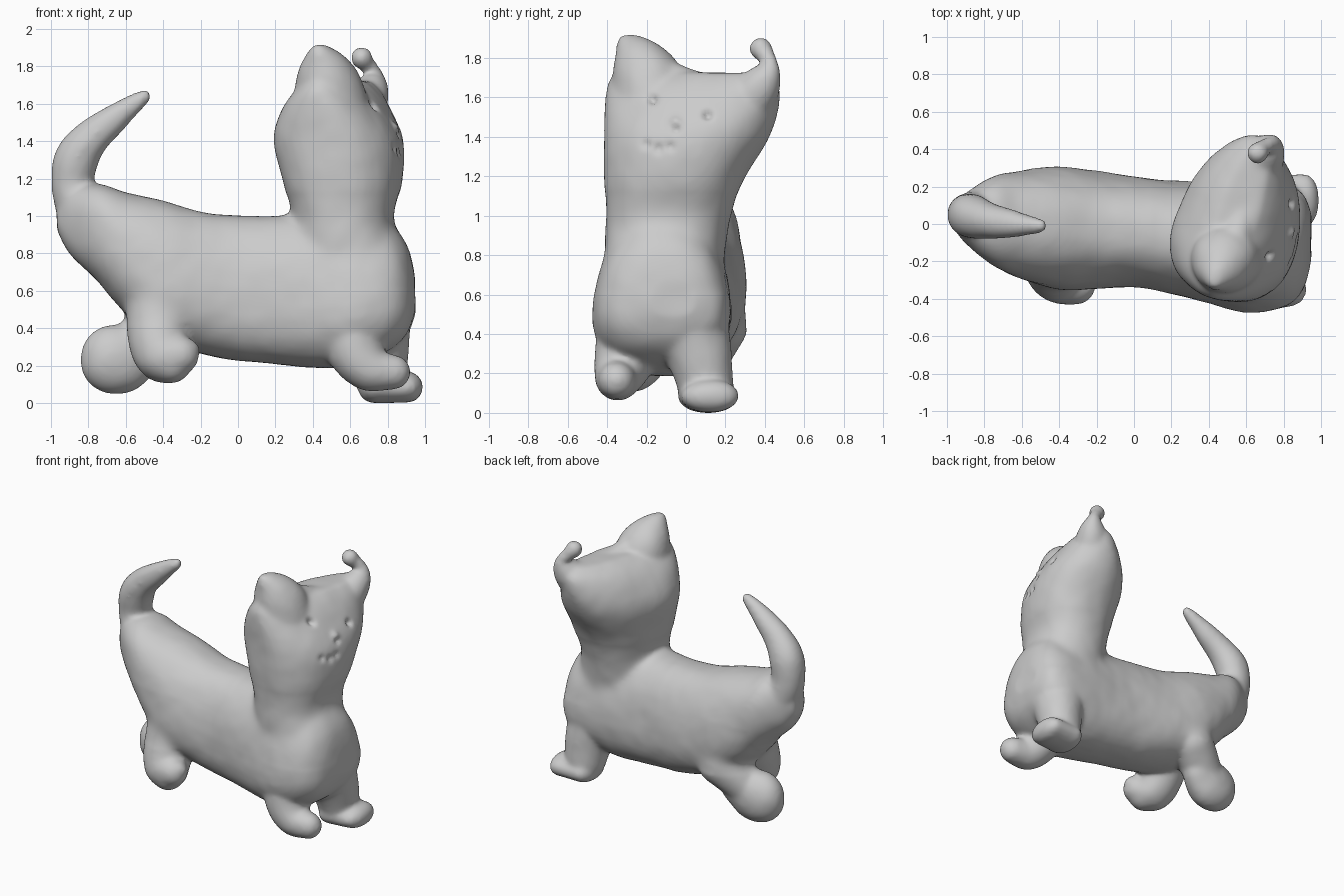
import bpy, bmesh, math
from mathutils import Vector, noise

if "Cube" in bpy.data.objects:
    bpy.data.objects.remove(bpy.data.objects["Cube"])

parts = []


def spline(rows, steps):
    """Smooth interpolation through rows of numbers."""
    out = []
    n = len(rows)
    for i in range(n - 1):
        p = [rows[max(0, min(n - 1, i + k))] for k in (-1, 0, 1, 2)]
        for s in range(steps):
            t = s / steps
            out.append([0.5 * (2 * b + (c - a) * t + (2 * a - 5 * b + 4 * c - d) * t * t
                               + (3 * b - a - 3 * c + d) * t ** 3) for a, b, c, d in zip(*p)])
    out.append(list(rows[-1]))
    return out


def add_object(name, bm):
    bmesh.ops.recalc_face_normals(bm, faces=bm.faces)
    mesh = bpy.data.meshes.new(name)
    bm.to_mesh(mesh)
    bm.free()
    ob = bpy.data.objects.new(name, mesh)
    bpy.context.collection.objects.link(ob)
    parts.append(ob)
    return ob


def loft(name, rows, place, power, sides=40):
    """Skin superellipse rings; place(row, u, v) gives a point."""
    bm = bmesh.new()
    rings = []
    for row in spline(rows, 5):
        ring = []
        for k in range(sides):
            a = 2 * math.pi * k / sides
            c, s = math.cos(a), math.sin(a)
            u = math.copysign(abs(c) ** (2 / power), c)
            v = math.copysign(abs(s) ** (2 / power), s)
            ring.append(bm.verts.new(place(row, u, v)))
        rings.append(ring)
    for a, b in zip(rings, rings[1:]):
        for k in range(sides):
            j = (k + 1) % sides
            bm.faces.new((a[k], a[j], b[j], b[k]))
    bm.faces.new(rings[0])
    bm.faces.new(rings[-1])
    return add_object(name, bm)


def limb(name, rows, stretch=(1, 1, 1)):
    """Rounded tapering limb: a run of spheres (x, y, z, radius)."""
    bm = bmesh.new()
    for x, y, z, r in spline(rows, 6):
        made = bmesh.ops.create_icosphere(bm, subdivisions=3, radius=r)["verts"]
        bmesh.ops.scale(bm, vec=stretch, verts=made)
        bmesh.ops.translate(bm, vec=(x, y, z), verts=made)
    return add_object(name, bm)


# Torso: x, y min, y max, z min, z max, narrowing towards the top
def torso_point(r, u, v):
    x, y0, y1, z0, z1, narrow = r
    return (x, (y0 + y1) / 2 + u * (1 - narrow * v) * (y1 - y0) / 2,
            (z0 + z1) / 2 + v * (z1 - z0) / 2)


torso = [(-.965, -.02, .10, .92, 1.04, 0), (-.90, -.10, .16, .80, 1.15, 0),
         (-.75, -.22, .25, .66, 1.17, 0), (-.60, -.29, .285, .48, 1.12, .06),
         (-.40, -.34, .30, .32, 1.08, .12), (-.20, -.335, .275, .27, 1.02, .13),
         (0, -.33, .245, .23, 1.0, .13), (.20, -.365, .225, .21, 1.0, .12),
         (.40, -.415, .215, .19, 1.0, .13), (.60, -.46, .215, .20, 1.0, .16),
         (.80, -.43, .20, .28, .97, .22), (.90, -.34, .15, .37, .85, .22),
         (.945, -.18, .05, .48, .68, .1)]
loft("cat", torso, torso_point, 2.4)


# Neck and head: z, centre x, centre y, half depth, half width, turn in degrees, wedge
def head_point(r, u, v):
    z, cx, cy, depth, width, turn, wedge = r
    a = math.radians(turn)
    if u < 0:
        u *= 1 - wedge * v
    return (cx + u * depth * math.cos(a) + v * width * math.sin(a),
            cy - u * depth * math.sin(a) + v * width * math.cos(a), z)


head = [(.65, .60, -.11, .25, .28, 0, 0), (.85, .585, -.105, .27, .305, 2, 0),
        (1.0, .565, -.09, .265, .315, 5, 0), (1.2, .565, -.055, .31, .355, 8, .1),
        (1.4, .55, .005, .325, .415, 11, .2), (1.55, .54, .03, .265, .445, 14, .2),
        (1.66, .54, .035, .185, .445, 16, .15), (1.72, .545, .02, .10, .40, 18, 0)]
loft("head", head, head_point, 2.25)

# Ears
limb("left_ear", [(.50, -.17, 1.57, .2), (.48, -.20, 1.70, .17), (.45, -.26, 1.82, .09),
                  (.43, -.305, 1.875, .04)])
limb("left_ear_crest", [(.47, -.24, 1.80, .09), (.54, -.08, 1.70, .08), (.59, .1, 1.63, .08)])
limb("right_ear", [(.66, .31, 1.57, .13), (.71, .38, 1.66, .095), (.735, .43, 1.75, .04),
                   (.68, .40, 1.82, .045), (.66, .38, 1.845, .055)])

# Tail
limb("tail", [(-.80, .04, .98, .15), (-.88, .05, 1.15, .115), (-.865, .04, 1.30, .115),
              (-.79, .02, 1.415, .097), (-.65, 0, 1.53, .07), (-.50, -.01, 1.64, .034)])

# Legs and paws
limb("left_front_leg", [(.62, -.26, .45, .18), (.63, -.31, .28, .15), (.71, -.345, .18, .115),
                        (.83, -.35, .165, .09)])
limb("right_front_leg", [(.72, .01, .48, .2), (.75, .07, .28, .16), (.76, .10, .15, .14)])
limb("right_front_paw", [(.73, .11, .085, .085), (.91, .125, .085, .08)], (1, 1.8, 1))
limb("left_hind_leg", [(-.40, -.14, .6, .19), (-.42, -.19, .42, .175), (-.40, -.27, .26, .15),
                       (-.31, -.33, .26, .1)])
limb("left_hind_toe", [(-.36, -.31, .22, .11), (-.27, -.33, .28, .065)])
limb("right_hind_leg", [(-.40, .15, .45, .16), (-.54, .10, .32, .135)])
limb("right_hind_paw", [(-.52, .11, .29, .13), (-.62, .08, .24, .17), (-.67, .07, .235, .17)], (1, .8, 1.07))

# Fuse everything into one sculpted skin
bpy.ops.object.select_all(action='DESELECT')
for ob in parts:
    ob.select_set(True)
cat = parts[0]
bpy.context.view_layer.objects.active = cat
bpy.ops.object.join()
fuse = cat.modifiers.new("fuse", 'REMESH')
fuse.mode = 'VOXEL'
fuse.voxel_size = 0.015
bpy.ops.object.modifier_apply(modifier="fuse")

# Blend the joints: gently everywhere, strongly where neck and thigh meet the torso
group = cat.vertex_groups.new(name="blend")
for v in cat.data.vertices:
    x, y, z = v.co
    if (x > .1 and .6 < z < 1.12) or (-.7 < x < -.2 and .42 < z < .8):
        group.add([v.index], 1, 'REPLACE')
for name, rounds, vg in (("soften", 10, ""), ("blend", 60, "blend"), ("finish", 5, "")):
    soft = cat.modifiers.new(name, 'SMOOTH')
    soft.factor = 0.5
    soft.iterations = rounds
    soft.vertex_group = vg
    bpy.ops.object.modifier_apply(modifier=name)

# Hand-shaped lumps, plus dents for eyes, nose and mouth: y, z, size, depth
dents = [(-.17, 1.59, .022, .03), (.11, 1.51, .022, .03), (-.05, 1.44, .02, .02),
         (-.20, 1.36, .022, .014), (-.14, 1.34, .025, .016), (-.08, 1.35, .022, .014),
         (-.05, 1.47, .028, -.018)]
moved = []
for v in cat.data.vertices:
    p, n = v.co, v.normal
    push = 0.004 + 0.006 * noise.noise(p * 4) + 0.002 * noise.noise(p * 10)
    if n.x > 0.2 and p.x > .55:
        for y, z, size, depth in dents:
            push -= depth * math.exp(-((p.y - y) ** 2 + (p.z - z) ** 2) / size ** 2)
    moved.append(p + n * push)
for v, p in zip(cat.data.vertices, moved):
    v.co = Vector((p.x, p.y, max(p.z, 0)))
cat.data.update()
bpy.ops.object.shade_smooth()
